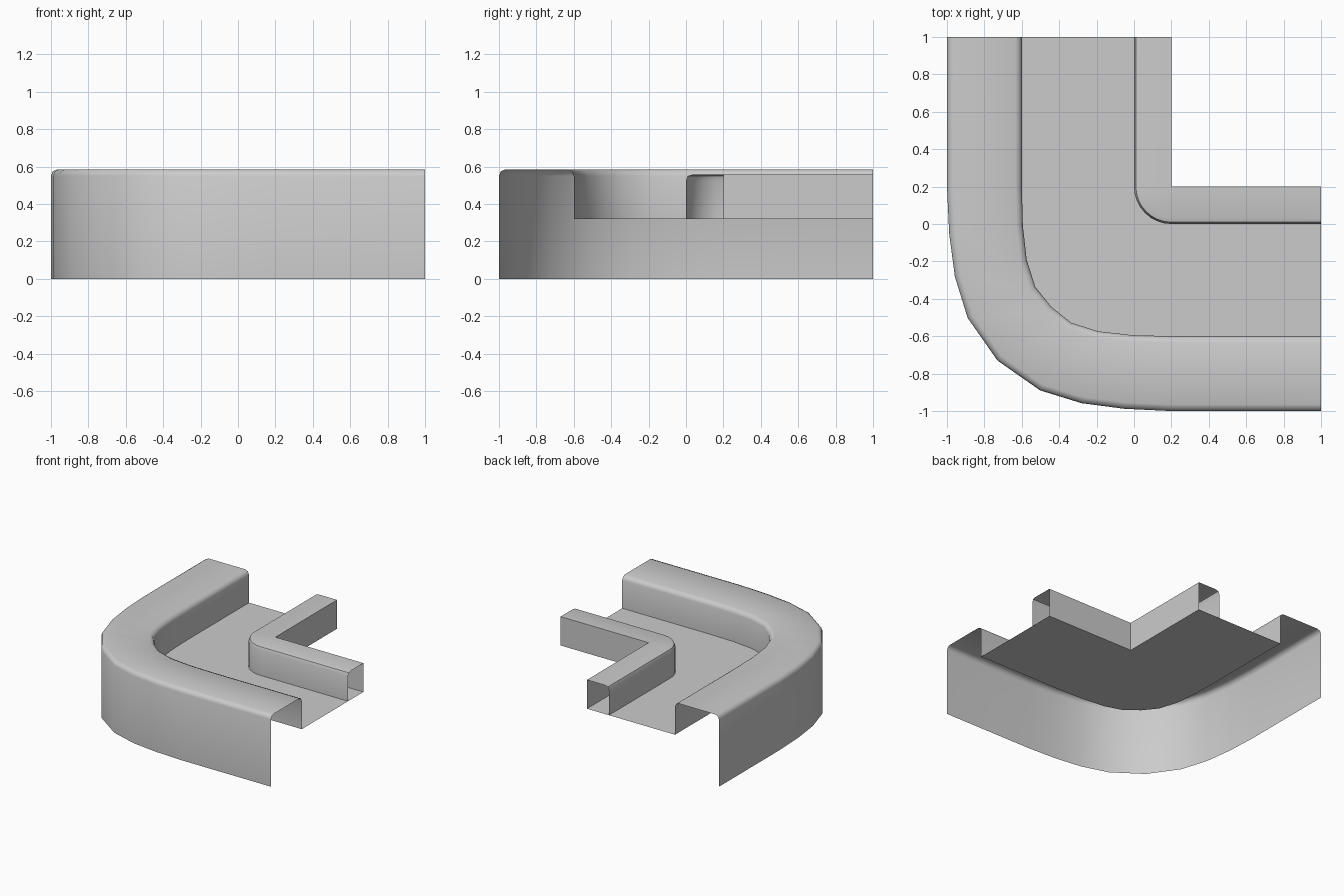
import bpy, bmesh, math

if "Cube" in bpy.data.objects:
    bpy.data.objects.remove(bpy.data.objects["Cube"])

C = 0.2       # the bend is built around the inner corner (C, C)
FLOOR = 0.32

# First half of each bend outline, on a unit radius; the rest is mirrored
OUTER = [(1, 0), (.99, .21), (.965, .40), (.908, .585), (.775, .775)]
INNER = [(1, 0), (.993, .26), (.967, .49), (.91, .67), (.803, .803)]
ROUND = [(math.cos(math.radians(a * 11.25)), math.sin(math.radians(a * 11.25))) for a in range(5)]


def outline(r):
    """Plan path at distance r from the inner corner, with straight arms."""
    if r < 0.5:
        half = ROUND
    else:
        w = (r - 0.8) / 0.4
        half = [(a + (c - a) * w, b + (d - b) * w) for (a, b), (c, d) in zip(INNER, OUTER)]
    bend = half + [(v, u) for u, v in reversed(half[:-1])]
    pts = [(C - r * u, C - r * v) for u, v in bend]
    return [(C - r, 1)] + pts + [(1, C - r)]


def sweep(name, profile):
    bm = bmesh.new()
    rows = [[bm.verts.new((x, y, z)) for x, y in outline(r)] for r, z in profile]
    for a, b in zip(rows, rows[1:]):
        for i in range(len(a) - 1):
            bm.faces.new((a[i], a[i + 1], b[i + 1], b[i]))
    bmesh.ops.remove_doubles(bm, verts=bm.verts, dist=1e-5)
    me = bpy.data.meshes.new(name)
    bm.to_mesh(me)
    bm.free()
    ob = bpy.data.objects.new(name, me)
    bpy.context.collection.objects.link(ob)
    bpy.ops.object.select_all(action='DESELECT')
    ob.select_set(True)
    bpy.context.view_layer.objects.active = ob
    bpy.ops.object.shade_smooth_by_angle(angle=math.radians(50))
    return ob


# Wide outer curb with softened top edges, open underneath
sweep("outer_curb", [(1.2, 0), (1.2, .55), (1.19, .575), (1.165, .585),
                     (.835, .585), (.81, .575), (.8, .55), (.8, FLOOR)])

# Sunken channel floor
sweep("channel_floor", [(.8, FLOOR), (.2, FLOOR), (0, FLOOR)])

# Narrow inner curb with a square back corner
sweep("inner_curb", [(.2, FLOOR), (.2, .525), (.19, .55), (.165, .557),
                     (0, .557), (0, FLOOR)])
